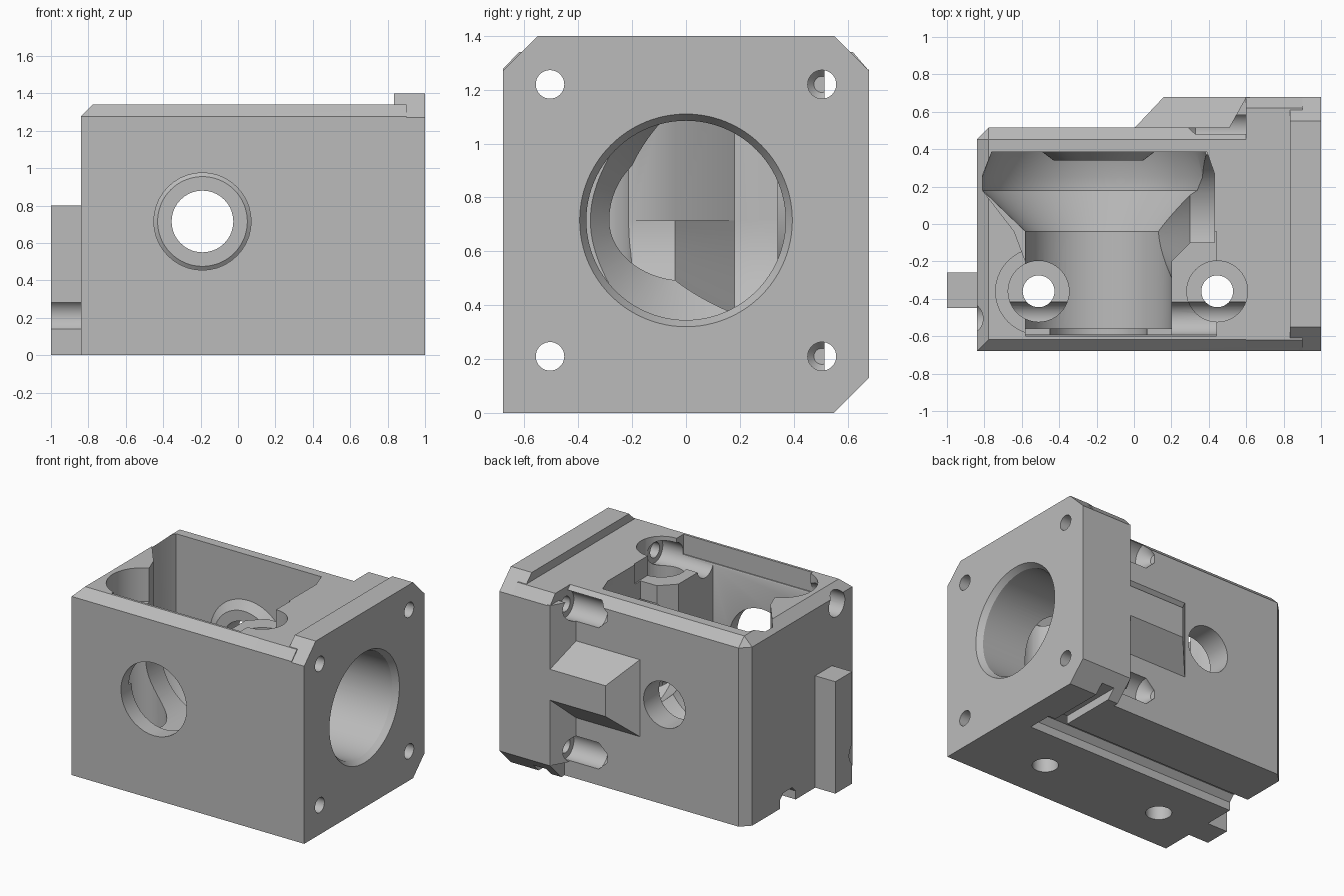
import bpy, bmesh, math
from mathutils import Vector

cube = bpy.data.objects.get("Cube")
if cube:
    bpy.data.objects.remove(cube, do_unlink=True)

grey = bpy.data.materials.new("mid grey")
grey.use_nodes = True
colour = (0.5, 0.5, 0.5, 1)
grey.diffuse_color = colour
grey.node_tree.nodes["Principled BSDF"].inputs["Base Color"].default_value = colour


def make(name, bm):
    bmesh.ops.recalc_face_normals(bm, faces=bm.faces)
    mesh = bpy.data.meshes.new(name)
    bm.to_mesh(mesh)
    bm.free()
    mesh.materials.append(grey)
    obj = bpy.data.objects.new(name, mesh)
    bpy.context.collection.objects.link(obj)
    return obj


def loft(name, rings):
    bm = bmesh.new()
    loops = [[bm.verts.new(p) for p in ring] for ring in rings]
    n = len(loops[0])
    for a, b in zip(loops, loops[1:]):
        for i in range(n):
            j = (i + 1) % n
            bm.faces.new((a[i], a[j], b[j], b[i]))
    bm.faces.new(loops[0])
    bm.faces.new(loops[-1])
    return make(name, bm)


def place(axis, t, u, v):
    return {"x": (t, u, v), "y": (u, t, v), "z": (u, v, t)}[axis]


def prism(name, axis, outline, lo, hi):
    return loft(name, [[place(axis, t, u, v) for u, v in outline] for t in (lo, hi)])


def box(name, x0, x1, y0, y1, z0, z1):
    return prism(name, "z", [(x0, y0), (x1, y0), (x1, y1), (x0, y1)], z0, z1)


def lathe(name, axis, u, v, profile, n=64):
    turn = [2 * math.pi * i / n for i in range(n)]
    return loft(name, [[place(axis, t, u + r * math.cos(a), v + r * math.sin(a))
                        for a in turn] for t, r in profile])


def rod(name, axis, u, v, r, lo, hi):
    return lathe(name, axis, u, v, [(lo, r), (hi, r)], 40)


def combine(target, others, operation):
    for other in others:
        mod = target.modifiers.new("combine", "BOOLEAN")
        mod.operation = operation
        mod.solver = "EXACT"
        mod.object = other
        graph = bpy.context.evaluated_depsgraph_get()
        mesh = bpy.data.meshes.new_from_object(target.evaluated_get(graph))
        target.modifiers.clear()
        target.data = mesh
        bpy.data.objects.remove(other, do_unlink=True)


# Main block, chamfered along the top and the back left upright edge
bm = bmesh.new()
bmesh.ops.create_cube(bm, size=1)
for v in bm.verts:
    v.co = Vector((0.88 if v.co.x > 0 else -0.84,
                   0.515 if v.co.y > 0 else -0.68,
                   1.34 if v.co.z > 0 else 0))
edges = []
for e in bm.edges:
    mid = (e.verts[0].co + e.verts[1].co) / 2
    if (mid.z > 1.3 and mid.x < 0.8) or (mid.x < -0.8 and mid.y > 0.5):
        edges.append(e)
bmesh.ops.bevel(bm, geom=edges, offset=0.063, offset_type="OFFSET", segments=1, affect="EDGES")
housing = make("gear_housing", bm)

# Mounting flange, the shoulder behind it, back rib and end tab
base = [(-0.68, 0), (0.55, 0), (0.68, 0.13), (0.68, 1.27)]
flange = prism("flange", "x", base + [(0.55, 1.4), (-0.55, 1.4), (-0.68, 1.27)], 0.835, 1)
shoulder = prism("shoulder", "x", base + [(0.62, 1.34), (-0.62, 1.34), (-0.68, 1.277)], 0.6, 0.9)
gusset = prism("gusset", "z", [(0.5, 0.5), (0.62, 0.5), (0.62, 0.68), (0.6, 0.68)], 0.13, 1.275)
rib = loft("back_rib", [
    [(-0.01, 0.5, 0.42), (0.7, 0.5, 0.42), (0.7, 0.5, 1.0), (-0.01, 0.5, 1.0)],
    [(0.16, 0.68, 0.6), (0.7, 0.68, 0.6), (0.7, 0.68, 0.82), (0.16, 0.68, 0.82)]])
tab = box("end_tab", -1, -0.8, -0.45, -0.26, 0, 0.8)
combine(housing, [flange, shoulder, gusset, rib, tab], "UNION")

# Gear chamber: turned bore across the block and an opening to the top
CX, CZ = -0.19, 0.715
chamber = lathe("chamber", "y", CX, CZ, [
    (-0.56, 0.39), (-0.04, 0.39), (0.18, 0.62), (0.25, 0.62), (0.385, 0.57)], 96)
opening = prism("opening", "z", [
    (-0.76, 0.385), (0.39, 0.385), (0.43, 0.27), (0.43, -0.1), (0.3, -0.1), (0.2, -0.2),
    (0.2, -0.59), (-0.58, -0.59), (-0.58, -0.2), (-0.64, -0.04), (-0.81, 0.18),
    (-0.81, 0.26)], CZ, 1.5)
shelf = box("shelf", -0.58, 0.44, -0.6, -0.04, 1.2, 1.5)
motor_bore = lathe("motor_bore", "x", 0, CZ, [
    (0.1, 0.2), (0.3, 0.37), (0.96, 0.37), (1.0, 0.395), (1.05, 0.395)], 96)
combine(housing, [chamber, opening, shelf, motor_bore], "DIFFERENCE")

# Bearing boss on the inner back wall, then the cross shaft holes
boss = lathe("bearing_boss", "y", CX, CZ, [(0.34, 0.24), (0.4, 0.32)])
combine(housing, [boss], "UNION")
cuts = [rod("front_bore", "y", CX, CZ, 0.26, -0.8, -0.5),
        rod("back_bore", "y", CX, CZ, 0.165, 0.2, 0.8)]

# Flange screws: front pair run full length, back pair open into channels
for z in (0.21, 1.22):
    for y in (-0.505, 0.505):
        cuts.append(rod("screw_hole", "x", y, z, 0.053, 0.5, 1.1))
    cuts.append(rod("screw_run", "x", -0.505, z, 0.09, -1.1, 0.6))
    cuts.append(lathe("screw_channel", "x", 0.505, z, [(0.26, 0.03), (0.33, 0.095), (0.6, 0.095)], 40))

# Upright screws with deep counterbores
for x in (-0.51, 0.445):
    cuts.append(rod("upright_hole", "z", x, -0.36, 0.085, -0.1, 0.5))
    cuts.append(rod("counterbore", "z", x, -0.36, 0.163, 0.2, 1.5))
cuts.append(rod("wide_recess", "z", -0.51, -0.36, 0.23, 1.1, 1.5))

# Underside groove and its side slot
cuts.append(prism("groove", "x", [
    (-0.04, -0.1), (0.14, -0.1), (0.14, 0.06), (0.1, 0.1), (0.0, 0.1), (-0.04, 0.06)], -0.9, 0.835))
cuts.append(box("side_slot", 0.68, 0.78, 0.1, 0.8, -0.1, 0.06))
combine(housing, cuts, "DIFFERENCE")

bpy.context.view_layer.objects.active = housing
housing.select_set(True)
bpy.ops.object.shade_smooth_by_angle(angle=math.radians(25))
